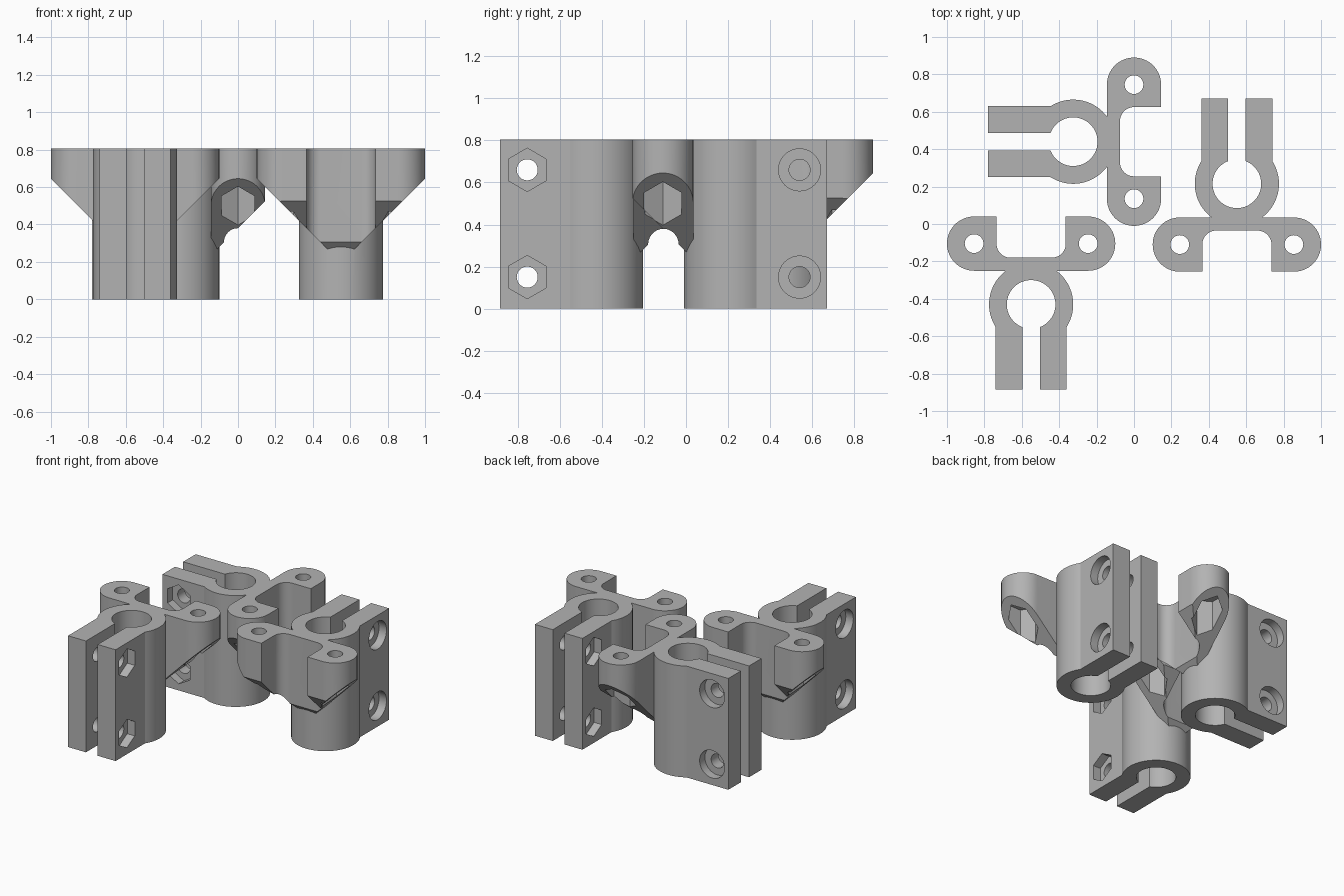
import bpy, bmesh, math
from mathutils import Matrix, Vector

old = bpy.data.objects.get("Cube")
if old:
    bpy.data.objects.remove(old, do_unlink=True)

H = 0.805                       # full height
EAR = Vector((0.305, -0.325))   # centre of a screw ear
SCREW_Y, SCREW_Z = 0.325, (0.15, 0.66)

grey = bpy.data.materials.new("plain_grey")
grey.use_nodes = True
grey.diffuse_color = (0.45, 0.45, 0.45, 1)
grey.node_tree.nodes["Principled BSDF"].inputs["Base Color"].default_value = (0.45, 0.45, 0.45, 1)


def arc(cx, cy, r, a, b, n=24):
    """Points on an arc from angle a to b in degrees."""
    angles = [math.radians(a + (b - a) * i / n) for i in range(n + 1)]
    return [(cx + r * math.cos(t), cy + r * math.sin(t)) for t in angles]


def ngon(cx, cy, r, n, turn=0):
    return arc(cx, cy, r, turn, turn + 360, n)[:-1]


def prism(name, points, axis, lo, hi):
    """Extrude a 2D outline along an axis from lo to hi."""
    place = {"x": lambda u, v: (lo, u, v),
             "y": lambda u, v: (u, lo, v),
             "z": lambda u, v: (u, v, lo)}[axis]
    bm = bmesh.new()
    face = bm.faces.new([bm.verts.new(place(u, v)) for u, v in points])
    out = bmesh.ops.extrude_face_region(bm, geom=[face])
    step = Vector([(hi - lo) * (axis == a) for a in "xyz"])
    bmesh.ops.translate(bm, vec=step, verts=[v for v in out["geom"] if isinstance(v, bmesh.types.BMVert)])
    bmesh.ops.recalc_face_normals(bm, faces=bm.faces)
    mesh = bpy.data.meshes.new(name)
    bm.to_mesh(mesh)
    bm.free()
    mesh.materials.append(grey)
    obj = bpy.data.objects.new(name, mesh)
    bpy.context.collection.objects.link(obj)
    return obj


def combine(obj, tool, operation):
    """Apply a boolean and discard the tool."""
    mod = obj.modifiers.new("combine", "BOOLEAN")
    mod.operation, mod.object, mod.solver = operation, tool, "EXACT"
    bpy.context.view_layer.objects.active = obj
    bpy.ops.object.modifier_apply(modifier=mod.name)
    bpy.data.objects.remove(tool, do_unlink=True)


# Split ring with two clamping arms
R, BORE, ARM, GAP, TIP = 0.225, 0.13, 0.19, 0.047, 0.455
a_out = math.degrees(math.acos(ARM / R))
a_in = math.degrees(math.acos(GAP / BORE))
outline = arc(0, 0, R, a_out, -180 - a_out, 64)
outline += [(-ARM, TIP), (-GAP, TIP)]
outline += arc(0, 0, BORE, -180 - a_in, a_in, 64)
outline += [(GAP, TIP), (ARM, TIP)]
clamp = prism("clamp", outline, "z", 0, H)

# Bridge plate with a rounded ear at each end
half = arc(0.11, EAR.y, 0.075, 90, 0, 12) + [(0.185, -0.47)]
half += arc(EAR.x, EAR.y, 0.145, -90, 90, 32)
bracket = prism("bracket", half + [(-x, y) for x, y in reversed(half)], "z", 0, H)

# Sloped undersides of the bracket
vee = [(-1, -0.1), (1, -0.1), (1, 1.195), (0, 0.195), (-1, 1.195)]
combine(bracket, prism("side_slopes", vee, "y", -1, 1), "DIFFERENCE")
wedge = [(-1, -0.1), (0.155, -0.1), (-1, 1.055)]
combine(bracket, prism("front_slope", wedge, "x", -1, 1), "DIFFERENCE")
combine(clamp, bracket, "UNION")

# Vertical ear holes with hexagonal nut pockets below
for side in (-1, 1):
    x = side * EAR.x
    combine(clamp, prism("ear_hole", ngon(x, EAR.y, 0.05, 32), "z", -0.1, 1), "DIFFERENCE")
    combine(clamp, prism("ear_nut", ngon(x, EAR.y, 0.103, 6), "z", -0.1, 0.66), "DIFFERENCE")

# Cross holes through the arms: nut pocket on one side, counterbore on the other
for z in SCREW_Z:
    combine(clamp, prism("arm_hole", ngon(SCREW_Y, z, 0.05, 32), "x", -0.4, 0.4), "DIFFERENCE")
    combine(clamp, prism("arm_nut", ngon(SCREW_Y, z, 0.103, 6, 90), "x", -0.4, -ARM + 0.06), "DIFFERENCE")
    combine(clamp, prism("counterbore", ngon(SCREW_Y, z, 0.1, 40), "x", ARM - 0.06, 0.4), "DIFFERENCE")

bpy.ops.object.select_all(action="DESELECT")
clamp.select_set(True)
bpy.context.view_layer.objects.active = clamp
bpy.ops.object.shade_smooth_by_angle(angle=math.radians(30))

# Three copies, turned to nest together
spots = {"right_clamp": (-0.55, -0.43, 180),
         "back_clamp": (-0.325, 0.44, 90),
         "left_clamp": (0.55, 0.215, 0)}
for name, (x, y, turn) in spots.items():
    obj = clamp if turn == 0 else clamp.copy()
    if obj is not clamp:
        bpy.context.collection.objects.link(obj)
    obj.name = name
    obj.matrix_world = Matrix.Translation((x, y, 0)) @ Matrix.Rotation(math.radians(turn), 4, "Z")
